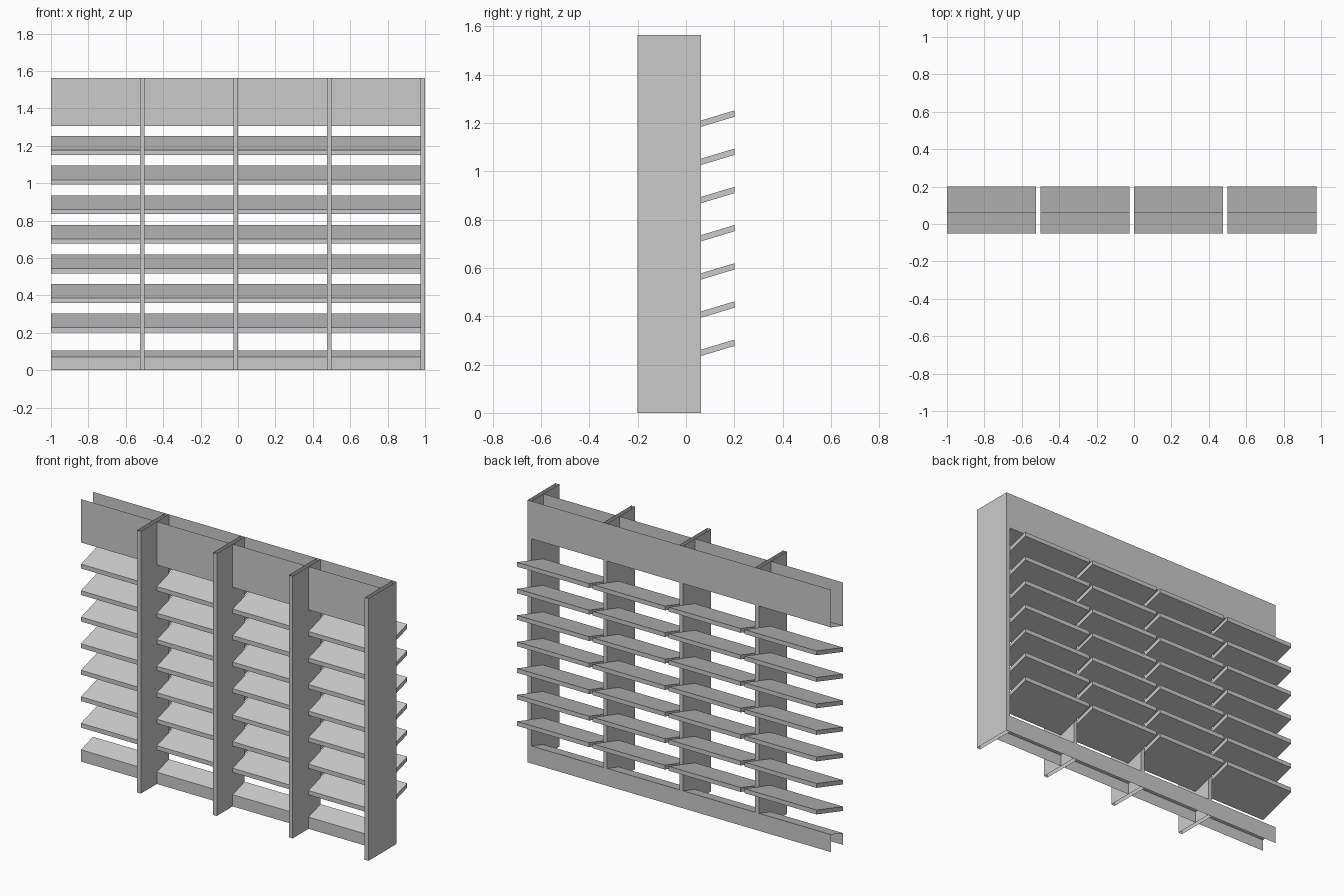
import bpy, bmesh
from mathutils import Vector

if "Cube" in bpy.data.objects:
    bpy.data.objects.remove(bpy.data.objects["Cube"])

BAYS, PITCH, POST = 4, 0.5, 0.025      # bay count, bay spacing, post width
HEIGHT, SLOPE = 1.563, 0.3
FRONT, MID, BACK = -0.05, 0.063, 0.2   # slat front, rail back, slat back (y)


def sweep(name, points, offset, closed=True, caps=True):
    """Sweep a profile along an offset, optionally open or uncapped."""
    bm = bmesh.new()
    a = [bm.verts.new(p) for p in points]
    b = [bm.verts.new(Vector(p) + Vector(offset)) for p in points]
    n = len(points)
    for i in range(n if closed else n - 1):
        j = (i + 1) % n
        bm.faces.new((a[i], a[j], b[j], b[i]))
    if caps:
        bm.faces.new(a[::-1])
        bm.faces.new(b)
    bmesh.ops.recalc_face_normals(bm, faces=bm.faces)
    mesh = bpy.data.meshes.new(name)
    bm.to_mesh(mesh)
    bm.free()
    obj = bpy.data.objects.new(name, mesh)
    bpy.context.collection.objects.link(obj)
    return obj


def rise(y):
    """Height gained along the slat slope."""
    return (y - FRONT) * SLOPE


for bay in range(BAYS):
    x0 = -1 + bay * PITCH
    x1 = x0 + PITCH - POST
    x2 = x0 + PITCH
    run = (x1 - x0, 0, 0)

    # Hollow post, open at top and bottom
    sweep(f"post_{bay}", [(x1, -0.2, 0), (x2, -0.2, 0), (x2, MID, 0), (x1, MID, 0)],
          (0, 0, HEIGHT), caps=False)

    # Header trough: front, sloping underside and back
    sweep(f"header_{bay}", [(x0, FRONT, HEIGHT), (x0, FRONT, 1.305),
                            (x0, MID, 1.305 + rise(MID)), (x0, MID, HEIGHT)],
          run, closed=False, caps=False)

    # Sill: front, sloping top and back, open underneath
    sweep(f"sill_{bay}", [(x0, FRONT, 0), (x0, FRONT, 0.07),
                          (x0, MID, 0.07 + rise(MID)), (x0, MID, 0)],
          run, closed=False, caps=False)

    # Sloping louvre slats
    for k in range(7):
        z = 0.202 + k * 0.158
        sweep(f"slat_{bay}_{k}", [(x0, FRONT, z), (x0, BACK, z + rise(BACK)),
                                  (x0, BACK, z + rise(BACK) + 0.026), (x0, FRONT, z + 0.026)],
              run)
